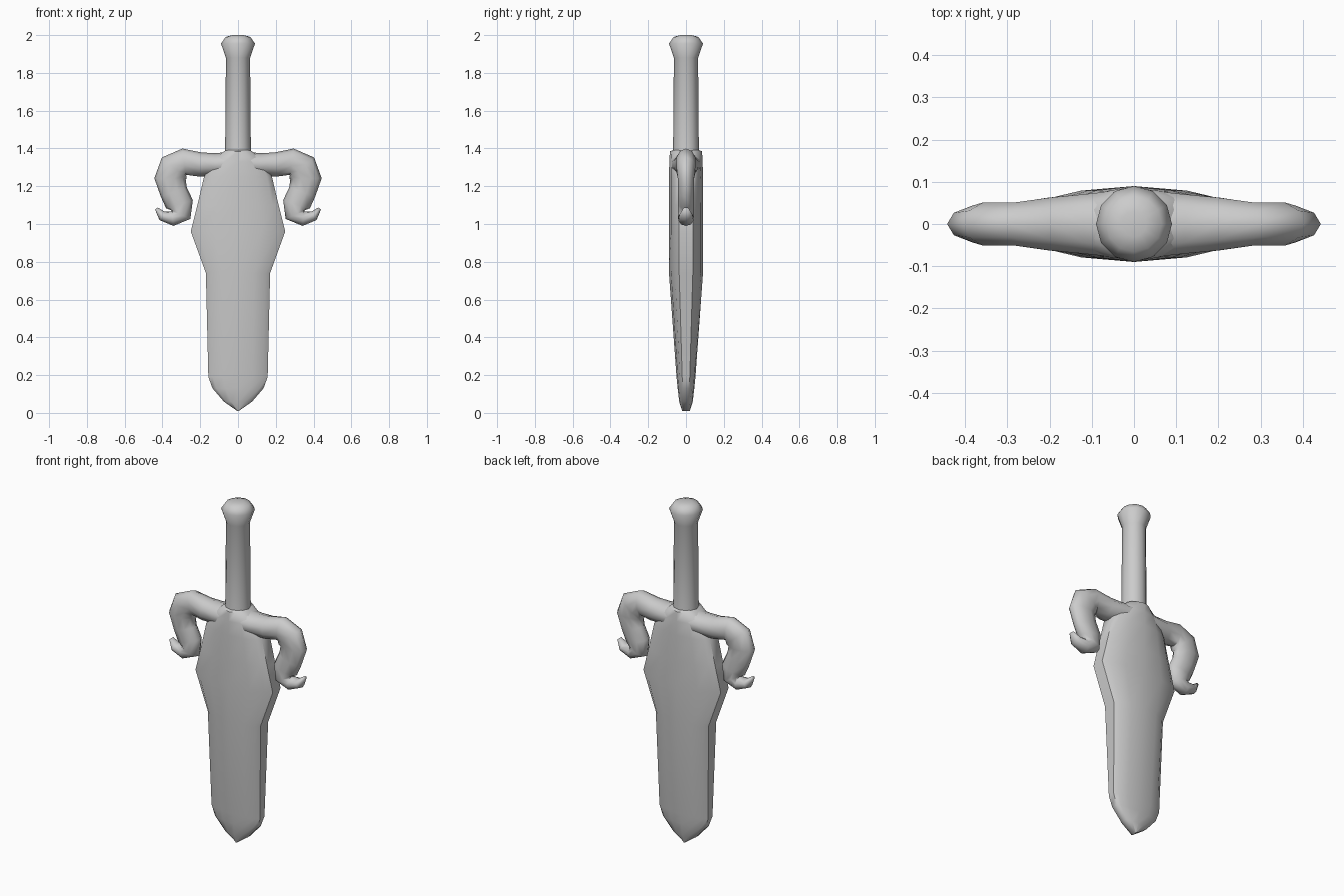
import bpy, bmesh
from math import sin, cos, tau, radians
from mathutils import Vector

cube = bpy.data.objects.get("Cube")
if cube:
    bpy.data.objects.remove(cube)

grey = bpy.data.materials.new("plain grey")
grey.use_nodes = True
colour = (0.6, 0.6, 0.6, 1)
grey.diffuse_color = colour
grey.node_tree.nodes["Principled BSDF"].inputs["Base Color"].default_value = colour


def loft(name, rings, angle):
    """Skin a list of equal-length rings, close both ends, shade smooth."""
    bm = bmesh.new()
    loops = [[bm.verts.new(p) for p in ring] for ring in rings]
    for a, b in zip(loops, loops[1:]):
        for i in range(len(a)):
            j = (i + 1) % len(a)
            bm.faces.new((a[i], a[j], b[j], b[i]))
    bm.faces.new(loops[0])
    bm.faces.new(loops[-1])
    bmesh.ops.recalc_face_normals(bm, faces=bm.faces)
    mesh = bpy.data.meshes.new(name)
    bm.to_mesh(mesh)
    bm.free()
    mesh.materials.append(grey)
    obj = bpy.data.objects.new(name, mesh)
    bpy.context.collection.objects.link(obj)
    bpy.ops.object.select_all(action="DESELECT")
    obj.select_set(True)
    bpy.context.view_layer.objects.active = obj
    bpy.ops.object.shade_smooth_by_angle(angle=radians(angle))
    return obj


# Blade: height, half width, half thickness
blade = [(0.01, 0.004, 0.02), (0.06, 0.075, 0.036), (0.13, 0.135, 0.044),
         (0.19, 0.157, 0.05), (0.74, 0.17, 0.09), (0.96, 0.25, 0.09),
         (1.1, 0.215, 0.09), (1.25, 0.18, 0.09), (1.33, 0.14, 0.088),
         (1.385, 0.075, 0.085), (1.395, 0.05, 0.06)]
# Cross-section as fractions of width and thickness
half = [(1, 0.4), (0.85, 0.65), (0.5, 0.88), (0, 1), (-0.5, 0.88), (-0.85, 0.65), (-1, 0.4)]
section = half + [(-x, -y) for x, y in half]
loft("blade", [[(x * w, y * t, z) for x, y in section] for z, w, t in blade], 50)

# Handle with flared, domed pommel: height, radius
handle = [(1.34, 0.075), (1.4, 0.068), (1.88, 0.064), (1.955, 0.09),
          (1.99, 0.066), (2.0, 0.03)]
sides = 12
loft("handle", [[(r * cos(tau * i / sides), r * sin(tau * i / sides), z)
                 for i in range(sides)] for z, r in handle], 60)

# Curled guard arm: x, z, radius in the arm's plane, half depth
arm = [(0, 1.32, 0.065, 0.088), (0.12, 1.315, 0.06, 0.074), (0.2, 1.315, 0.064, 0.066),
       (0.285, 1.33, 0.07, 0.053), (0.337, 1.297, 0.086, 0.054),
       (0.36, 1.24, 0.083, 0.045), (0.34, 1.17, 0.073, 0.044),
       (0.31, 1.105, 0.074, 0.045), (0.303, 1.05, 0.056, 0.045),
       (0.345, 1.028, 0.038, 0.042), (0.402, 1.043, 0.026, 0.036),
       (0.432, 1.082, 0.009, 0.015)]
rings = []
for k, (x, z, r, d) in enumerate(arm):
    before, after = arm[max(k - 1, 0)], arm[min(k + 1, len(arm) - 1)]
    along = Vector((after[0] - before[0], 0, after[1] - before[1])).normalized()
    if k == 0:
        along = Vector((1, 0, 0))
    across = Vector((-along.z, 0, along.x))
    rings.append([Vector((x, 0, z)) + across * (r * cos(tau * i / 10))
                  + Vector((0, d * sin(tau * i / 10), 0)) for i in range(10)])
guard = loft("guard_arms", rings, 80)
mirror = guard.modifiers.new("mirror", "MIRROR")
mirror.use_axis[0] = True
